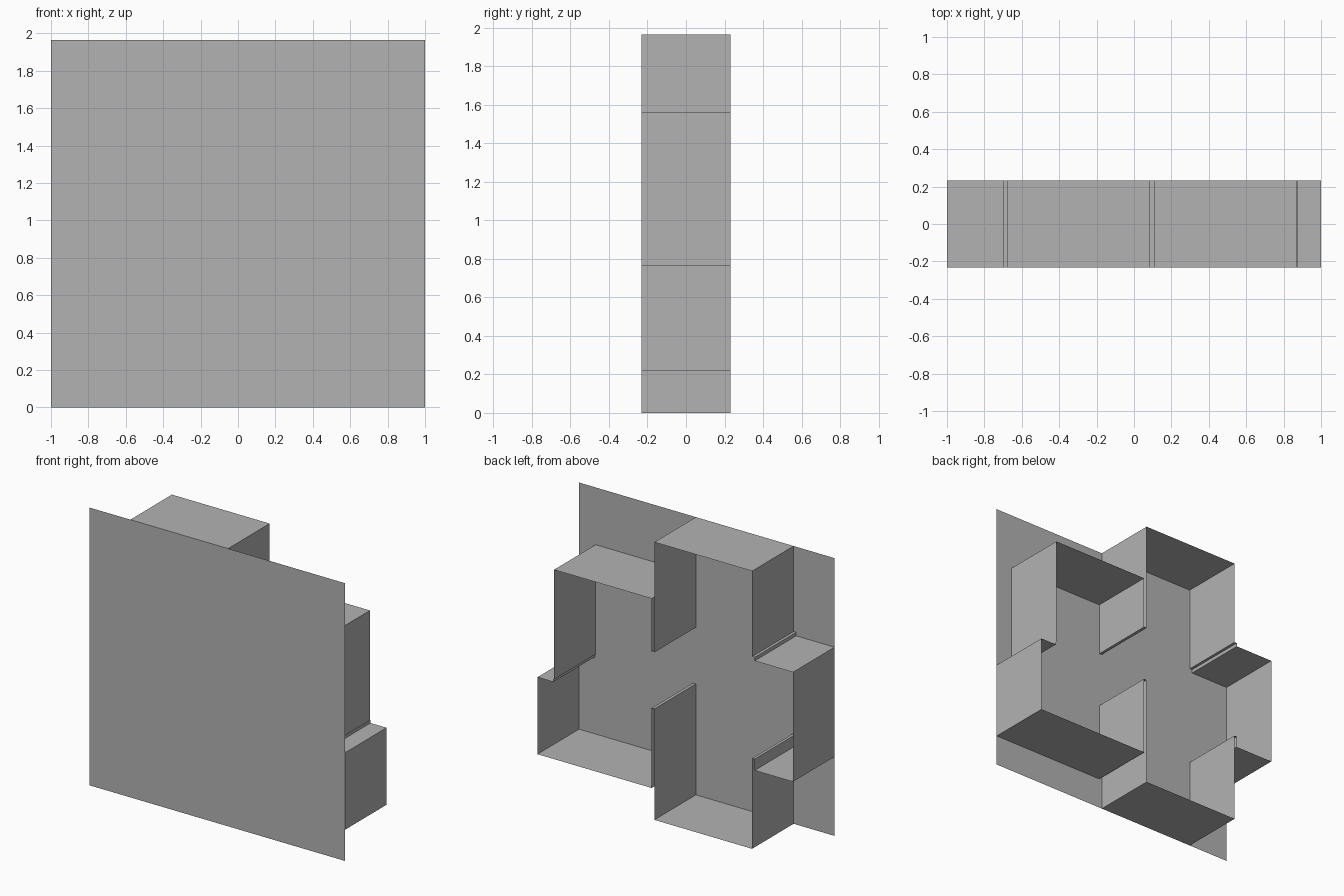
import bpy
import bmesh

cube = bpy.data.objects.get("Cube")
if cube:
    bpy.data.objects.remove(cube, do_unlink=True)

DEPTH = 0.232    # half depth of the walls
HEIGHT = 1.965

grey = bpy.data.materials.new("plain_grey")
grey.use_nodes = True
COLOUR = (0.45, 0.45, 0.45, 1)
grey.diffuse_color = COLOUR
grey.node_tree.nodes["Principled BSDF"].inputs["Base Color"].default_value = COLOUR


def finish(name, bm):
    mesh = bpy.data.meshes.new(name)
    bm.to_mesh(mesh)
    bm.free()
    mesh.materials.append(grey)
    obj = bpy.data.objects.new(name, mesh)
    bpy.context.collection.objects.link(obj)
    return obj


def ribbon(name, path):
    """Thin sheet wall: an x-z path swept from the base plate to the open rim."""
    bm = bmesh.new()
    verts = [bm.verts.new((x, -DEPTH, z)) for x, z in path]
    edges = [bm.edges.new(pair) for pair in zip(verts, verts[1:])]
    swept = bmesh.ops.extrude_edge_only(bm, edges=edges)["geom"]
    rim = [g for g in swept if isinstance(g, bmesh.types.BMVert)]
    bmesh.ops.translate(bm, verts=rim, vec=(0, 2 * DEPTH, 0))
    bmesh.ops.recalc_face_normals(bm, faces=bm.faces)
    return finish(name, bm)


# Flat base plate at the front
bm = bmesh.new()
corners = [(-1, 0), (1, 0), (1, HEIGHT), (-1, HEIGHT)]
bm.faces.new([bm.verts.new((x, -DEPTH, z)) for x, z in corners])
finish("base_plate", bm)

# Room outlines, meeting end to end in one closed loop
ribbon("top_room_wall", [
    (0.085, 1.185), (0.085, HEIGHT), (-0.68, HEIGHT), (-0.68, 1.36), (-0.70, 1.36)])
ribbon("right_room_wall", [
    (-0.70, 1.36), (-0.70, 1.335), (-1, 1.335), (-1, 0.56), (-0.70, 0.56), (-0.70, 0.64)])
ribbon("bottom_room_wall", [
    (-0.70, 0.64), (-0.68, 0.64), (-0.68, 0), (0.085, 0), (0.085, 0.785)])
ribbon("left_room_wall", [
    (0.085, 0.785), (0.107, 0.785), (0.107, 0.22), (1, 0.22), (1, 0.765),
    (0.875, 0.765), (0.875, 0.785), (0.87, 0.785), (0.87, 1.56),
    (0.107, 1.56), (0.107, 1.185), (0.085, 1.185)])
